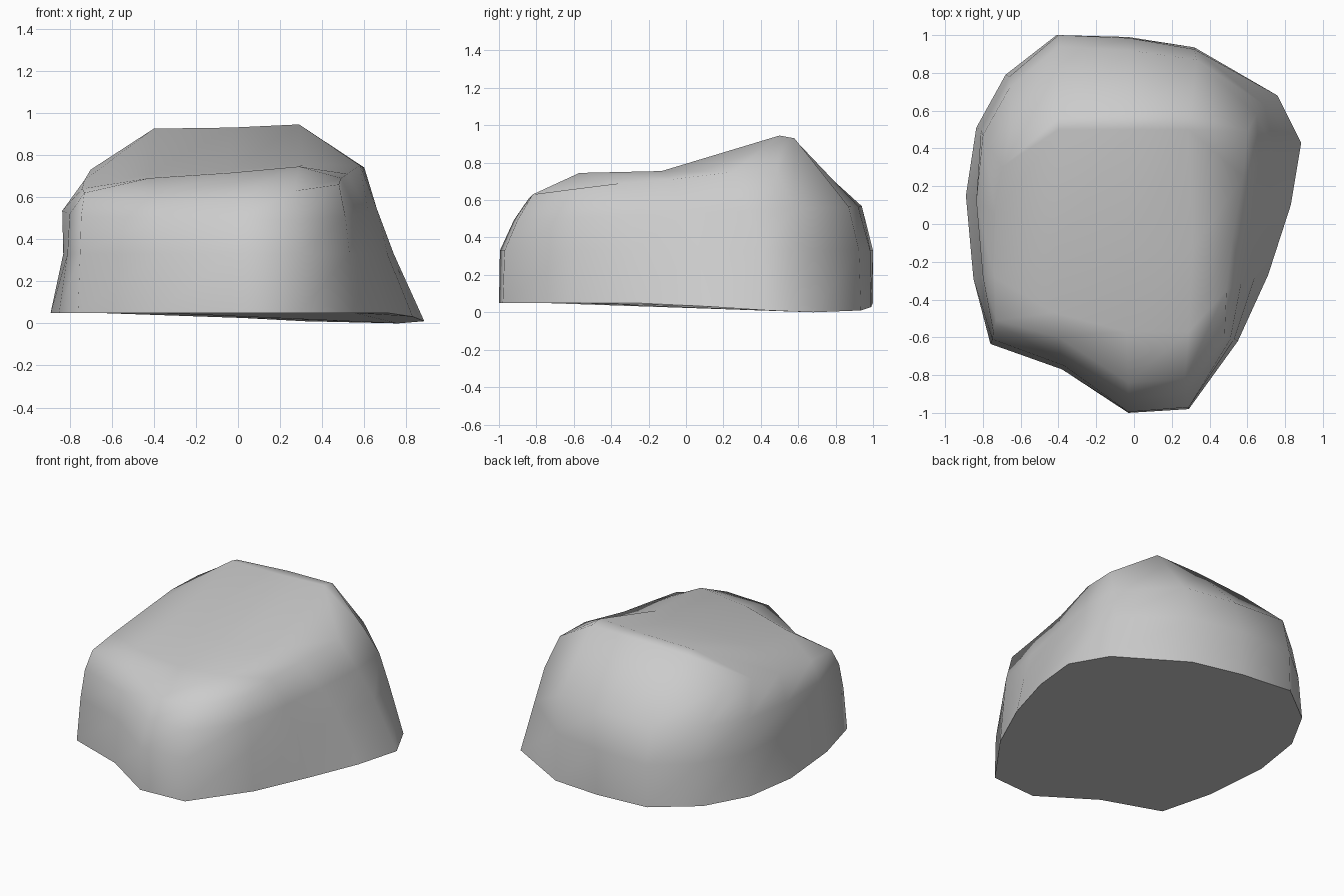
import bpy, bmesh, math

# Each ring has 16 points: front row left to right, right side, back row right to left, left side
base = [(-.76, -.635), (-.38, -.77), (-.03, -1), (.29, -.98), (.55, -.62),
        (.71, -.27), (.83, .10), (.885, .43), (.76, .68), (.32, .935),
        (-.03, .99), (-.41, 1), (-.68, .79), (-.835, .51), (-.89, .15), (-.85, -.29)]
waist = [(-.75, -.61), (-.37, -.75), (-.03, -.995), (.29, -.97), (.53, -.61),
         (.64, -.28), (.71, .07), (.74, .40), (.69, .63), (.32, .925),
         (-.03, .985), (-.40, 1), (-.66, .78), (-.81, .50), (-.83, .15), (-.81, -.28)]
shoulder = [(-.745, -.57), (-.39, -.69), (-.03, -.92), (.28, -.90), (.51, -.61),
            (.57, -.30), (.62, 0), (.66, .33), (.65, .58), (.33, .87),
            (-.03, .92), (-.40, .94), (-.66, .72), (-.80, .47), (-.835, .12), (-.80, -.28)]
rim = [(-.73, -.51, .62), (-.40, -.60, .61), (-.03, -.84, .61), (.27, -.82, .63), (.48, -.59, .66),
       (.49, -.35, .69), (.52, -.08, .71), (.58, .25, .75), (.60, .49, .74), (.30, .58, .93),
       (-.03, .58, .925), (-.40, .56, .91), (-.65, .50, .76), (-.70, .30, .73),
       (-.73, .05, .68), (-.74, -.28, .64)]
# Inner points of the sloping top, in rows from front to back
top = [(-.42, -.47, .69), (-.04, -.57, .715), (.29, -.57, .745),
       (-.42, -.13, .71), (-.04, -.13, .725), (.31, -.13, .755),
       (-.40, .50, .925), (-.03, .50, .93), (.29, .50, .945)]


def base_z(x, y):
    return max(0, .05 - .049 * max(0, y + .2) * max(0, x + .4))


bm = bmesh.new()
rings = [[bm.verts.new((x, y, base_z(x, y))) for x, y in base],
         [bm.verts.new((x, y, .33)) for x, y in waist],
         [bm.verts.new((x, y, .53 + .04 * y)) for x, y in shoulder],
         [bm.verts.new(p) for p in rim]]

# Sides
for lo, hi in zip(rings, rings[1:]):
    for i in range(16):
        j = (i + 1) % 16
        bm.faces.new((lo[i], lo[j], hi[j], hi[i]))

# Underside
bm.faces.new(rings[0][::-1])

# Top, as a 5 x 5 grid closed by the rim
r = rings[3]
inner = [bm.verts.new(p) for p in top]
grid = [r[0:5]]
for k in range(3):
    grid.append([r[15 - k]] + inner[3 * k:3 * k + 3] + [r[5 + k]])
grid.append(r[8:13][::-1])
for a, b in zip(grid, grid[1:]):
    for i in range(4):
        bm.faces.new((a[i], a[i + 1], b[i + 1], b[i]))

bmesh.ops.recalc_face_normals(bm, faces=bm.faces)
mesh = bpy.data.meshes.new("boulder")
bm.to_mesh(mesh)
bm.free()
boulder = bpy.data.objects.new("boulder", mesh)
bpy.context.collection.objects.link(boulder)
bpy.context.view_layer.objects.active = boulder
boulder.select_set(True)
bpy.ops.object.shade_smooth_by_angle(angle=math.radians(62))
